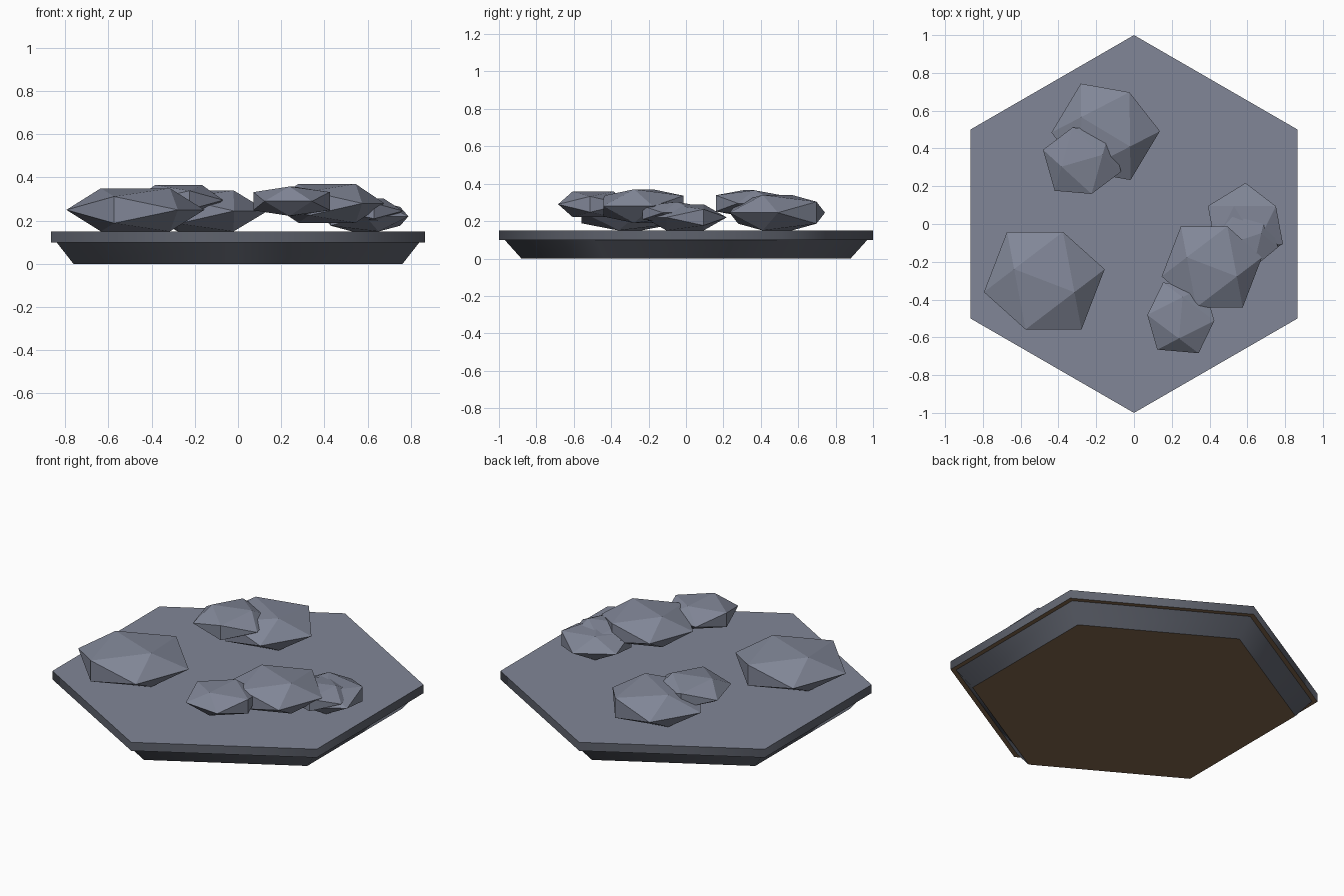
import bpy, bmesh
from math import pi, cos, sin, sqrt, radians

if "Cube" in bpy.data.objects:
    bpy.data.objects.remove(bpy.data.objects["Cube"])

PHI = (1 + sqrt(5)) / 2


def material(name, r, g, b):
    mat = bpy.data.materials.new(name)
    mat.diffuse_color = (r, g, b, 1)
    mat.use_nodes = True
    mat.node_tree.nodes["Principled BSDF"].inputs["Base Color"].default_value = mat.diffuse_color
    return mat


STONE = material("slate_grey", 0.22, 0.24, 0.31)
SIDE = material("dark_slate", 0.115, 0.125, 0.155)
EARTH = material("earth_brown", 0.23, 0.14, 0.075)


def add_object(name, bm, mats):
    bmesh.ops.recalc_face_normals(bm, faces=bm.faces)
    mesh = bpy.data.meshes.new(name)
    bm.to_mesh(mesh)
    bm.free()
    for m in mats:
        mesh.materials.append(m)
    obj = bpy.data.objects.new(name, mesh)
    bpy.context.collection.objects.link(obj)
    return obj


def hex_prism(name, r_bottom, r_top, z0, z1):
    """Hexagonal frustum, corners on the y axis, smooth sides, flat caps."""
    bm = bmesh.new()
    rings = []
    for r, z in ((r_bottom, z0), (r_top, z1)):
        rings.append([bm.verts.new((r * cos(pi / 2 + i * pi / 3),
                                    r * sin(pi / 2 + i * pi / 3), z))
                      for i in range(6)])
    low, high = rings
    bottom = bm.faces.new(low[::-1])
    top = bm.faces.new(high)
    bottom.material_index = 2
    for i in range(6):
        j = (i + 1) % 6
        side = bm.faces.new((low[i], low[j], high[j], high[i]))
        side.material_index = 1
        side.smooth = True
    for e in list(bottom.edges) + list(top.edges):
        e.smooth = False
    return add_object(name, bm, (STONE, SIDE, EARTH))


def rock(name, x, y, z, size, half_height, angle):
    """Squashed icosahedron lying with one edge on top."""
    bm = bmesh.new()
    for s in (-1, 1):
        for t in (-1, 1):
            for p in ((s, 0, t * PHI), (s * PHI, t, 0), (0, s * PHI, t)):
                bm.verts.new(p)
    bmesh.ops.convex_hull(bm, input=bm.verts)
    obj = add_object(name, bm, (STONE,))
    obj.location = (x, y, z)
    obj.rotation_euler = (0, 0, radians(angle))
    obj.scale = (size, size, half_height / PHI)
    return obj


# hexagonal tile: tapered base and overhanging slab
hex_prism("tile_base", 0.88, 0.97, 0.0, 0.10)
hex_prism("tile_top", 1.0, 1.0, 0.10, 0.15)

# rocks: x, y, z, size, half height, turn
rock("rock_left", -0.475, -0.30, 0.25, 0.171, 0.10, -21)
rock("rock_back_large", -0.15, 0.488, 0.245, 0.151, 0.095, -31)
rock("rock_back_small", -0.275, 0.335, 0.295, 0.113, 0.07, 16)
rock("rock_right_large", 0.412, -0.227, 0.28, 0.142, 0.09, -21)
rock("rock_right_low", 0.59, -0.005, 0.22, 0.117, 0.07, -58.5)
rock("rock_right_inner", 0.58, -0.08, 0.245, 0.099, 0.058, 18.5)
rock("rock_front_small", 0.248, -0.497, 0.29, 0.110, 0.068, 85)
